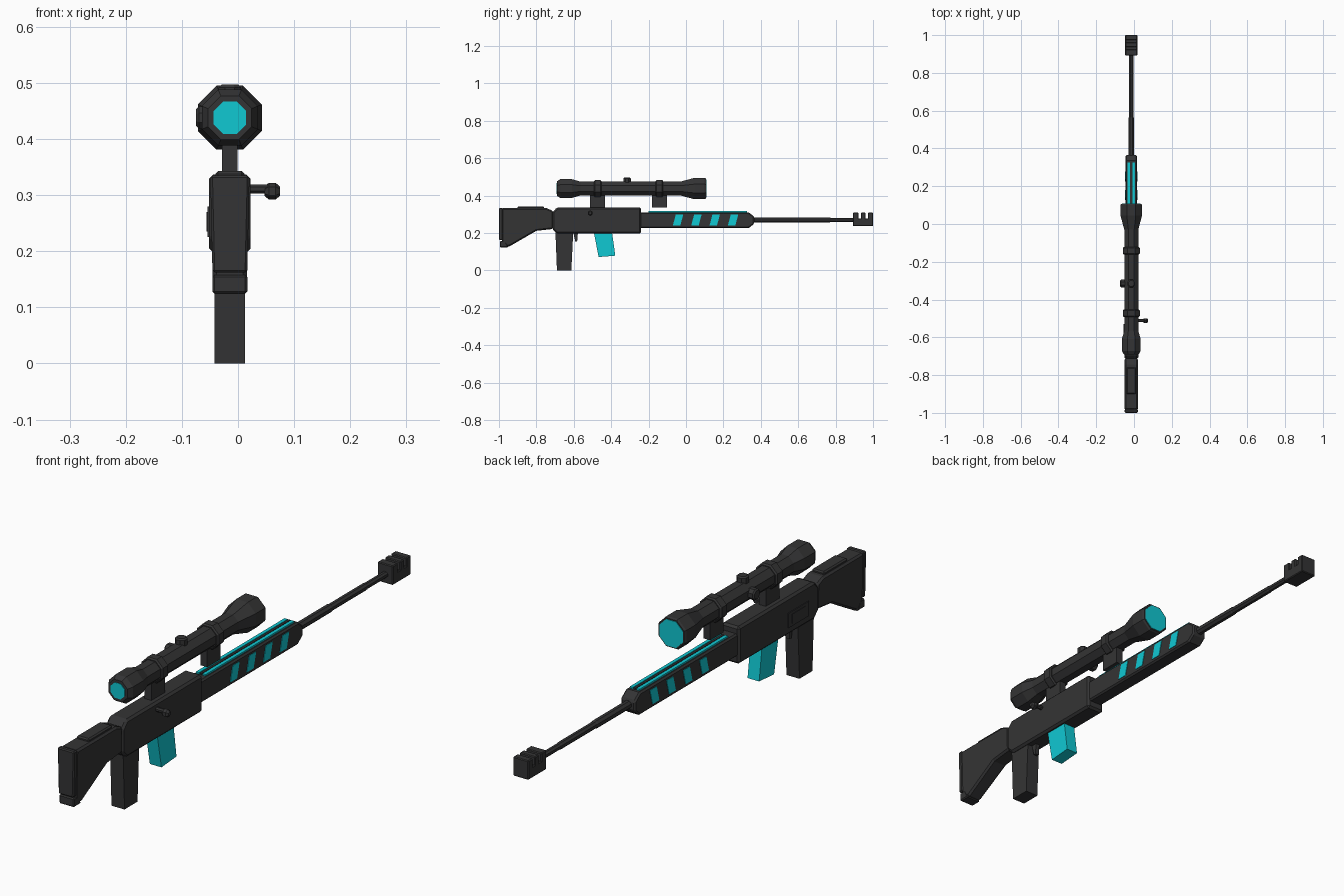
import bpy, bmesh, math
from mathutils import Vector

if "Cube" in bpy.data.objects:
    bpy.data.objects.remove(bpy.data.objects["Cube"], do_unlink=True)

CX = -0.0145      # centre plane of the body
SCOPE_Z = 0.438
BARREL_Z = 0.27


def make_material(name, color):
    mat = bpy.data.materials.new(name)
    mat.use_nodes = True
    mat.diffuse_color = color
    mat.node_tree.nodes["Principled BSDF"].inputs["Base Color"].default_value = color
    return mat


DARK = make_material("charcoal", (0.034, 0.034, 0.035, 1))
CYAN = make_material("cyan", (0.005, 0.58, 0.65, 1))


def finish(name, bm, mat, bevel=0):
    bmesh.ops.recalc_face_normals(bm, faces=bm.faces)
    mesh = bpy.data.meshes.new(name)
    bm.to_mesh(mesh)
    bm.free()
    mesh.materials.append(mat)
    obj = bpy.data.objects.new(name, mesh)
    bpy.context.collection.objects.link(obj)
    if bevel:
        mod = obj.modifiers.new("Chamfer", "BEVEL")
        mod.width, mod.segments = bevel, 1
        mod.limit_method = "ANGLE"
        mod.angle_limit = math.radians(40)
    return obj


def prism(name, outline, half, mat=DARK, x=CX, bevel=0, low_half=None):
    """Side outline (y, z) extruded across x; low_half narrows the bottom."""
    bm = bmesh.new()
    zs = [z for _, z in outline]
    low, high = min(zs), max(zs)
    low_half = low_half or half

    def width(z):
        return low_half + (half - low_half) * (z - low) / (high - low)

    sides = [[bm.verts.new((x + s * width(z), y, z)) for y, z in outline] for s in (-1, 1)]
    for side in sides:
        bm.faces.new(side)
    n = len(outline)
    for i in range(n):
        j = (i + 1) % n
        bm.faces.new((sides[0][i], sides[0][j], sides[1][j], sides[1][i]))
    return finish(name, bm, mat, bevel)


def box(name, y0, y1, z0, z1, half, mat=DARK, x=CX, bevel=0):
    return prism(name, [(y0, z0), (y1, z0), (y1, z1), (y0, z1)], half, mat, x, bevel)


def lathe(name, stations, origin, axis="Y", mat=DARK, sides=8):
    """Flat-sided turned part; stations are (distance along axis, flat radius)."""
    bm = bmesh.new()
    origin = Vector(origin)
    rings = []
    for d, flat in stations:
        r = flat / math.cos(math.pi / sides)
        ring = []
        for k in range(sides):
            a = 2 * math.pi * (k + 0.5) / sides
            u, v = r * math.cos(a), r * math.sin(a)
            p = {"X": (d, u, v), "Y": (u, d, v), "Z": (u, v, d)}[axis]
            ring.append(bm.verts.new(origin + Vector(p)))
        rings.append(ring)
    for a, b in zip(rings, rings[1:]):
        for k in range(sides):
            j = (k + 1) % sides
            bm.faces.new((a[k], a[j], b[j], b[k]))
    bm.faces.new(rings[0])
    bm.faces.new(rings[-1])
    return finish(name, bm, mat)


# Stock with butt pad and cheek rest
prism("stock", [(-0.985, 0.13), (-0.945, 0.128), (-0.8, 0.212), (-0.71, 0.222),
                (-0.71, 0.318), (-0.745, 0.333), (-0.985, 0.333)],
      0.035, bevel=0.007, low_half=0.03)
prism("butt_pad", [(-1, 0.162), (-0.98, 0.162), (-0.98, 0.335), (-1, 0.335)],
      0.035, bevel=0.004, low_half=0.031)
prism("butt_toe", [(-0.995, 0.124), (-0.95, 0.124), (-0.965, 0.158), (-0.995, 0.158)],
      0.031, bevel=0.004)
box("cheek_rest", -0.9, -0.76, 0.32, 0.343, 0.026, bevel=0.005)

# Receiver, side plate, grip and trigger
prism("receiver", [(-0.715, 0.222), (-0.69, 0.197), (-0.24, 0.197), (-0.24, 0.337),
                   (-0.69, 0.337), (-0.715, 0.31)], 0.037, bevel=0.008)
box("side_plate", -0.65, -0.53, 0.225, 0.28, 0.002, x=CX - 0.038)
box("side_plate_panel", -0.63, -0.55, 0.235, 0.27, 0.0015, x=CX - 0.04)
prism("grip", [(-0.69, 0), (-0.613, 0), (-0.603, 0.205), (-0.698, 0.205)], 0.027)
prism("trigger", [(-0.592, 0.155), (-0.582, 0.155), (-0.578, 0.2), (-0.602, 0.2)], 0.008)
prism("magazine", [(-0.467, 0.072), (-0.378, 0.079), (-0.395, 0.2), (-0.492, 0.2)],
      0.024, CYAN)

# Bolt handle
lathe("bolt_handle", [(0.015, 0.008), (0.055, 0.008)], (0, -0.512, 0.311), "X")
lathe("bolt_knob", [(0.047, 0.007), (0.055, 0.013), (0.067, 0.013), (0.075, 0.007)],
      (0, -0.512, 0.307), "X", sides=6)

# Handguard with top rail and slanted side stripes
prism("handguard", [(-0.25, 0.226), (0.335, 0.226), (0.365, 0.25), (0.365, 0.288),
                    (0.335, 0.311), (-0.25, 0.311)], 0.03, bevel=0.006)
box("rail_centre", -0.2, 0.325, 0.308, 0.317, 0.004)
for side in (-1, 1):
    box("rail_strip", -0.2, 0.325, 0.308, 0.317, 0.0065, CYAN, x=CX + side * 0.0135)
    for i in range(4):
        y = -0.07 + i * 0.098
        prism("side_stripe", [(y, 0.241), (y + 0.04, 0.241), (y + 0.055, 0.298),
                              (y + 0.015, 0.298)], 0.002, CYAN, x=CX + side * 0.03)

# Barrel and notched muzzle brake
lathe("barrel", [(0.35, 0.0145), (0.56, 0.0145), (0.565, 0.0125), (0.77, 0.0125),
                 (0.775, 0.011), (0.9, 0.011)], (CX, 0, BARREL_Z))
box("muzzle_base", 0.892, 1.0, 0.237, 0.278, 0.032, bevel=0.003)
for y0, y1 in ((0.892, 0.923), (0.936, 0.96), (0.973, 1.0)):
    box("muzzle_tooth", y0, y1, 0.27, 0.309, 0.032, bevel=0.003)

# Scope body, lenses, rings, mounts and turrets
axis = (CX, 0, SCOPE_Z)
lathe("scope_body", [(-0.69, 0.039), (-0.672, 0.05), (-0.61, 0.05), (-0.565, 0.037),
                     (-0.03, 0.037), (0.045, 0.057), (0.1, 0.057), (0.107, 0.053)], axis)
lathe("rear_lens", [(-0.692, 0.029), (-0.685, 0.029)], axis, mat=CYAN)
lathe("front_lens", [(0.102, 0.049), (0.109, 0.049)], axis, mat=CYAN)
for y in (-0.472, -0.142):
    lathe("scope_ring", [(y - 0.02, 0.04), (y - 0.015, 0.045), (y + 0.015, 0.045),
                         (y + 0.02, 0.04)], axis)
    box("scope_mount", y - 0.04, y + 0.04, 0.336, 0.41, 0.014)
lathe("top_turret", [(0.02, 0.02), (0.054, 0.02), (0.059, 0.015)],
      (CX, -0.315, SCOPE_Z), "Z")
lathe("side_turret", [(-0.06, 0.015), (-0.055, 0.02), (-0.02, 0.02)],
      (CX, -0.315, SCOPE_Z), "X")
